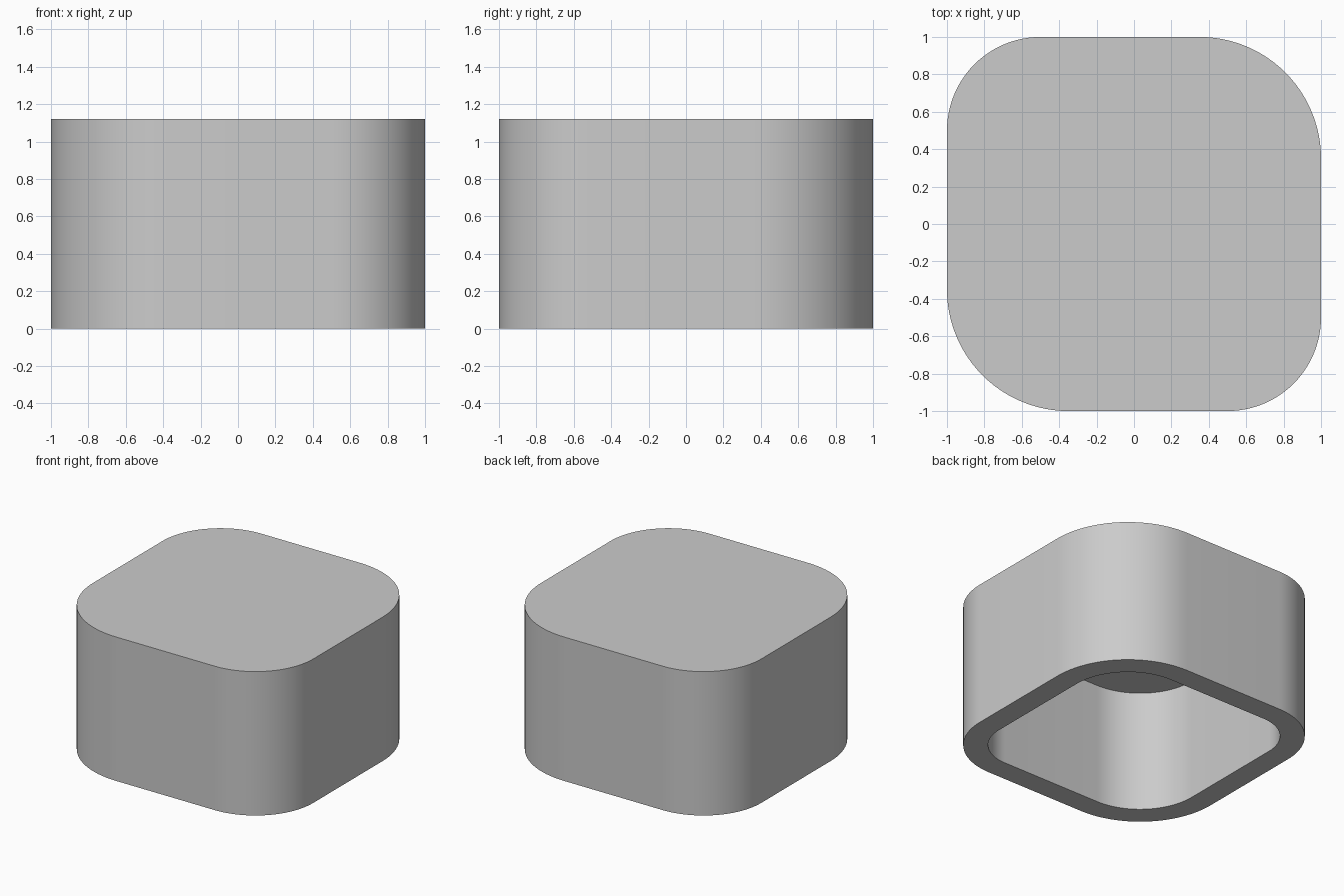
import bpy
import bmesh
from math import cos, sin, pi, radians

HEIGHT = 1.12
WALL = 0.175
RADII = (0.65, 0.5, 0.65, 0.5)   # corners, counter-clockwise from +x +y
SEGMENTS = 24

if "Cube" in bpy.data.objects:
    bpy.data.objects.remove(bpy.data.objects["Cube"])

grey = bpy.data.materials.new("light_grey")
grey.use_nodes = True
grey.diffuse_color = (0.6, 0.6, 0.6, 1)
grey.node_tree.nodes["Principled BSDF"].inputs["Base Color"].default_value = (0.6, 0.6, 0.6, 1)


def rounded_loop(bm, inset, z):
    """Ring of vertices round a square with its own radius at each corner."""
    ring = []
    for i, radius in enumerate(RADII):
        middle = pi / 4 + i * pi / 2
        sx = 1 if cos(middle) > 0 else -1
        sy = 1 if sin(middle) > 0 else -1
        for k in range(SEGMENTS + 1):
            a = (i + k / SEGMENTS) * pi / 2
            r = radius - inset
            ring.append(bm.verts.new((sx * (1 - radius) + r * cos(a),
                                      sy * (1 - radius) + r * sin(a), z)))
    return ring


def bridge(bm, first, second):
    n = len(first)
    for i in range(n):
        j = (i + 1) % n
        bm.faces.new((first[i], first[j], second[j], second[i]))


# Hollow cap: closed top, outer wall, bottom rim, inner wall, ceiling
bm = bmesh.new()
rings = [rounded_loop(bm, 0, HEIGHT), rounded_loop(bm, 0, 0),
         rounded_loop(bm, WALL, 0), rounded_loop(bm, WALL, HEIGHT - WALL)]
for upper, lower in zip(rings, rings[1:]):
    bridge(bm, upper, lower)
bm.faces.new(rings[0])
bm.faces.new(rings[-1])
bmesh.ops.recalc_face_normals(bm, faces=bm.faces)

mesh = bpy.data.meshes.new("hollow_cap")
bm.to_mesh(mesh)
bm.free()
mesh.materials.append(grey)
cap = bpy.data.objects.new("hollow_cap", mesh)
bpy.context.collection.objects.link(cap)

# Smooth walls with crisp rims
bpy.ops.object.select_all(action="DESELECT")
cap.select_set(True)
bpy.context.view_layer.objects.active = cap
bpy.ops.object.shade_smooth_by_angle(angle=radians(30))
